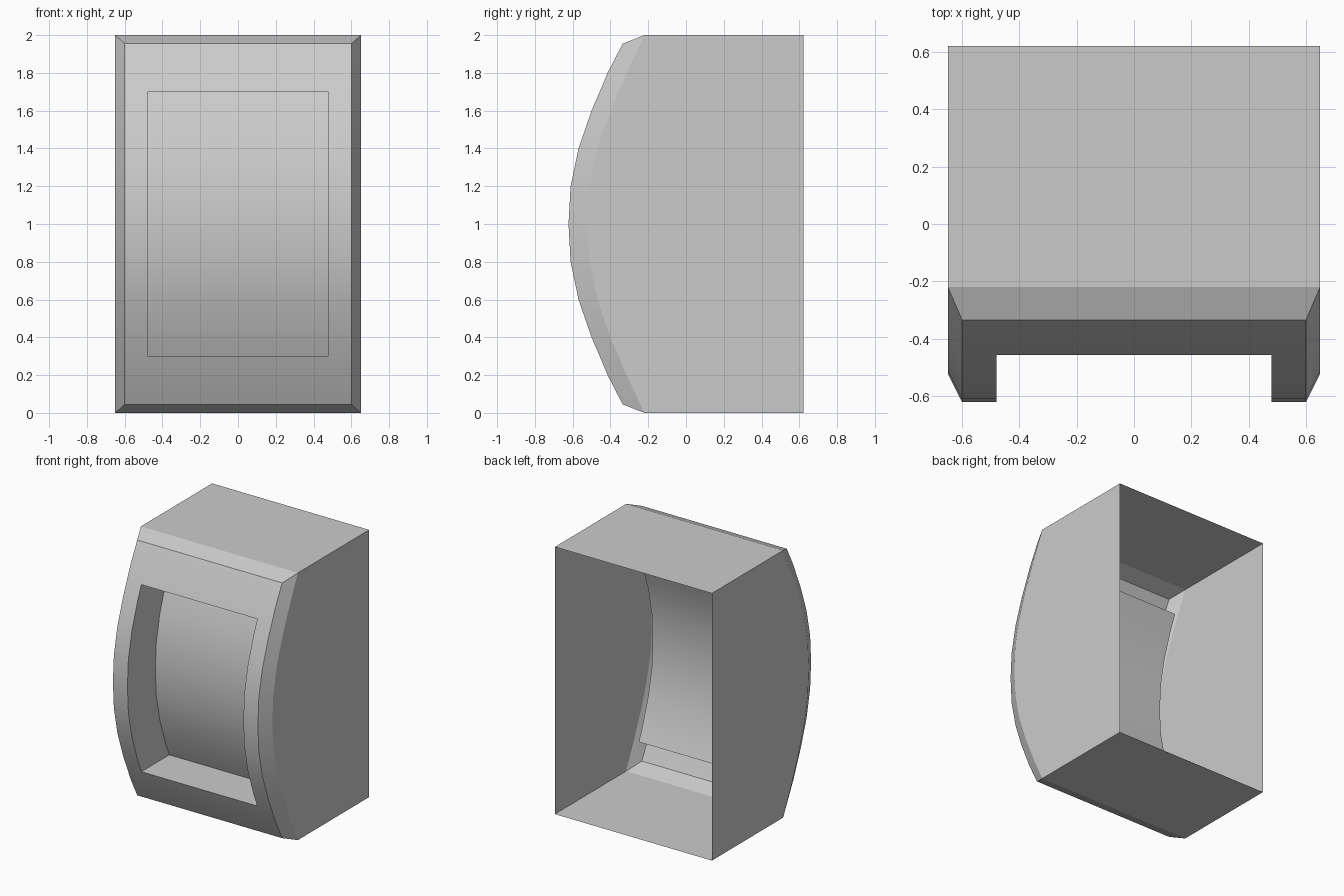
import bpy, bmesh, math

if "Cube" in bpy.data.objects:
    bpy.data.objects.remove(bpy.data.objects["Cube"])

# Bowed front profile: lower half (z, y), mirrored about z = 1; 0.3 is the window edge
half = [(0.045, -0.335), (0.2, -0.415), (0.3, -0.457), (0.4, -0.5),
        (0.6, -0.569), (0.8, -0.611)]
curve = half + [(1.0, -0.622)] + [(2 - z, y) for z, y in reversed(half)]
W, BACK = 0.65, 0.622            # outer half width, open back plane
FACE_W, WIN_W = 0.6, 0.48        # half widths of front face and window
DEPTH = 0.33                     # recess depth


def front(x):
    return [(x, y, z) for z, y in curve]


def rim(x):
    # Outer edge of the bevel, set back from the front face
    pts = [(x, y + 0.1, z) for z, y in curve]
    pts[0], pts[-1] = (x, -0.22, 0), (x, -0.22, 2)
    return pts


def make(name, faces):
    bm = bmesh.new()
    for f in faces:
        bm.faces.new([bm.verts.new(p) for p in f])
    bmesh.ops.remove_doubles(bm, verts=bm.verts, dist=1e-4)
    bmesh.ops.recalc_face_normals(bm, faces=bm.faces)
    # Make the front-facing side the outside
    ref = min(bm.faces, key=lambda f: f.calc_center_median().y)
    if ref.normal.y > 0:
        bmesh.ops.reverse_faces(bm, faces=bm.faces)
    me = bpy.data.meshes.new(name)
    bm.to_mesh(me)
    bm.free()
    ob = bpy.data.objects.new(name, me)
    bpy.context.scene.collection.objects.link(ob)
    bpy.ops.object.select_all(action='DESELECT')
    ob.select_set(True)
    bpy.context.view_layer.objects.active = ob
    bpy.ops.object.shade_smooth_by_angle(angle=math.radians(15))
    return ob


def strip(a, b):
    return [(a[i], b[i], b[i + 1], a[i + 1]) for i in range(len(a) - 1)]


faces = []
for s in (-1, 1):
    # Side wall, side bevel and window stile
    faces.append(rim(s * W) + [(s * W, BACK, 2), (s * W, BACK, 0)])
    faces += strip(rim(s * W), front(s * FACE_W))
    faces += strip(front(s * FACE_W), front(s * WIN_W))
    # Recess side wall
    edge = front(s * WIN_W)[2:-2]
    faces += strip(edge, [(x, y + DEPTH, z) for x, y, z in edge])

# Front rails above and below the window, and the sunken panel
L, R = front(-WIN_W), front(WIN_W)
faces += strip(L[:3], R[:3]) + strip(L[-3:], R[-3:])
inset = [[(x, y + DEPTH, z) for x, y, z in c[2:-2]] for c in (L, R)]
faces += strip(*inset)

for i, j, z in ((0, 2, 0), (-1, -3, 2)):
    # Floor or roof, its bevel, and the matching recess ledge
    a, b = rim(-W)[i], rim(W)[i]
    c, d = front(-FACE_W)[i], front(FACE_W)[i]
    faces.append((a, b, (W, BACK, z), (-W, BACK, z)))
    faces.append((a, c, L[i], R[i], d, b))
    faces.append((L[j], R[j], inset[1][i], inset[0][i]))

make("recessed_housing", faces)
